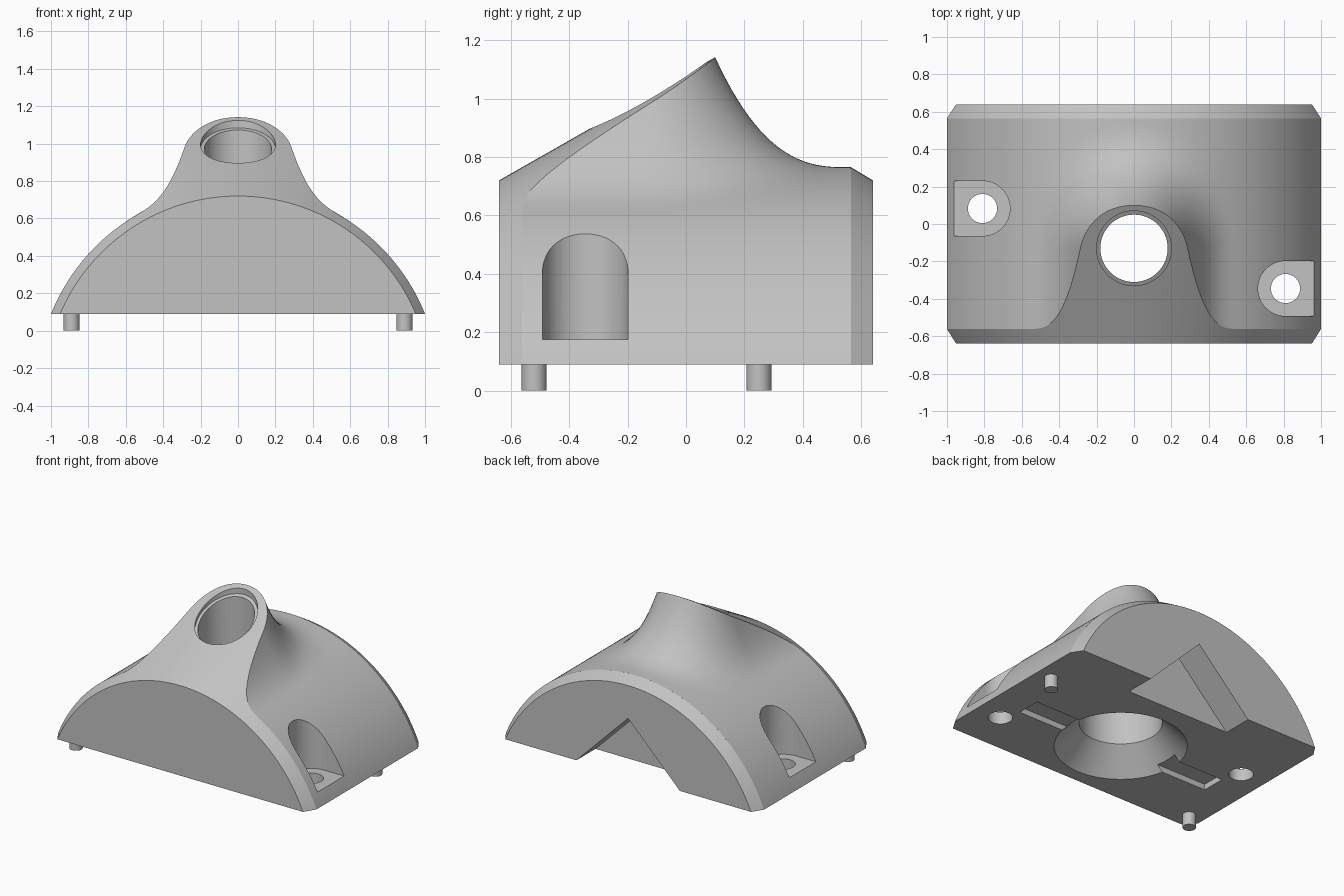
import bpy, bmesh
from math import sin, cos, pi, sqrt, radians

cube = bpy.data.objects.get("Cube")
if cube:
    bpy.data.objects.remove(cube, do_unlink=True)

grey = bpy.data.materials.new("plain_grey")
grey.use_nodes = True
grey.diffuse_color = (0.54, 0.54, 0.54, 1)
grey.node_tree.nodes["Principled BSDF"].inputs["Base Color"].default_value = (0.54, 0.54, 0.54, 1)

BASE = 0.09        # underside height
AXIS = -0.313      # height of the arch axis
ARCH = 1.078       # arch radius
END = 1.033        # arch radius at the end faces
HALF = 0.64        # half length
BORE_Y = -0.13
SLOPE = 0.57


def loft(name, rings):
    """Closed solid through rings of equal point count, capped at both ends."""
    bm = bmesh.new()
    loops = [[bm.verts.new(p) for p in ring] for ring in rings]
    n = len(loops[0])
    for a, b in zip(loops, loops[1:]):
        for i in range(n):
            j = (i + 1) % n
            bm.faces.new((a[i], a[j], b[j], b[i]))
    bm.faces.new(loops[0][::-1])
    bm.faces.new(loops[-1])
    bmesh.ops.recalc_face_normals(bm, faces=bm.faces)
    mesh = bpy.data.meshes.new(name)
    bm.to_mesh(mesh)
    bm.free()
    mesh.materials.append(grey)
    ob = bpy.data.objects.new(name, mesh)
    bpy.context.collection.objects.link(ob)
    return ob


def turned(name, x, y, profile, n=64):
    """Upright turned solid from (radius, height) pairs."""
    return loft(name, [[(x + r * cos(2 * pi * i / n), y + r * sin(2 * pi * i / n), z)
                        for i in range(n)] for r, z in profile])


def prism(name, outline, z0, z1):
    return loft(name, [[(x, y, z) for x, y in outline] for z in (z0, z1)])


def box(name, x0, x1, y0, y1, z0, z1):
    return prism(name, [(x0, y0), (x1, y0), (x1, y1), (x0, y1)], z0, z1)


def activate(ob):
    bpy.ops.object.select_all(action='DESELECT')
    ob.select_set(True)
    bpy.context.view_layer.objects.active = ob


def combine(ob, cutter, operation='DIFFERENCE'):
    activate(ob)
    mod = ob.modifiers.new("cut", 'BOOLEAN')
    mod.operation = operation
    mod.solver = 'EXACT'
    mod.object = cutter
    bpy.ops.object.modifier_apply(modifier=mod.name)
    bpy.data.objects.remove(cutter, do_unlink=True)


def top_height(x, y):
    """Arch surface with the flared neck rising from it."""
    dy = max(y - BORE_Y, 0)
    r = max(sqrt(x * x + dy * dy), 0.2)
    w = dy * dy / (r * r) if dy else 0
    w = min(w, 1)
    back = 3.0 * max(0.68 - r, 0) ** 2.6
    side = 10.6 * max(0.55 - r, 0) ** 2.8
    return AXIS + sqrt(ARCH ** 2 - x * x) + w * back + (1 - w) * side


# Arched body with flared neck
NX, NY, W = 130, 72, 1.04
sections = []
for j in range(NY + 1):
    y = -0.7 + 1.4 * j / NY
    xs = [-W + 2 * W * i / NX for i in range(NX + 1)]
    sections.append([(x, y, top_height(x, y)) for x in xs] + [(W, y, -0.25), (-W, y, -0.25)])
body = loft("arched_body", sections)

# Conical envelope: sloped neck face and bevelled ends
envelope = [(-HALF, END), (0.2, END + SLOPE * (HALF + 0.2)), (0.4, 1.5), (0.565, ARCH), (HALF, END)]
N = 192
combine(body, loft("envelope", [[(r * cos(2 * pi * i / N), y, AXIS + r * sin(2 * pi * i / N))
                                 for i in range(N)] for y, r in envelope]), 'INTERSECT')
combine(body, box("underside", -2, 2, -2, 2, -3, BASE))

# Bore, flared chamber below it, and recessed rim parallel to the sloped face
combine(body, turned("chamber", 0, BORE_Y, [(0.458, 0.05), (0.262, 0.256), (0.262, 0.6)]))
combine(body, turned("bore", 0, BORE_Y, [(0.18, 0.5), (0.18, 1.6)]))
rim = turned("rim", 0, BORE_Y, [(0.2, 0), (0.2, 1.6)])
for v in rim.data.vertices:
    if v.co.z < 1:
        v.co.z = AXIS + END + SLOPE * (v.co.y + HALF) - 0.04
combine(body, rim)

# Shallow slots in the underside, either side of the chamber
for s in (-1, 1):
    x0, x1 = sorted((s * 0.3, s * 0.76))
    combine(body, box("slot", x0, x1, BORE_Y - 0.083, BORE_Y + 0.083, 0, BASE + 0.04))

# V notch in the back
combine(body, loft("notch", [[(-0.45, y, 0.04), (0.45, y, 0.04), (0, y, 0.49)] for y in (0.43, 0.8)]))

# Screw pockets and holes
R = 0.147
for s, y in ((1, -0.345), (-1, 0.083)):
    x = s * 0.81
    arc = [(x - s * R * cos(a), y + R * sin(a)) for a in
           [-pi / 2 + pi * i / 32 for i in range(33)]]
    outline = arc + [(s * 1.2, y + R), (s * 1.2, y - R)]
    combine(body, prism("pocket", outline, 0.175, 1.2))
    combine(body, turned("screw_hole", x, y, [(0.078, 0), (0.078, 0.3)], 48))

activate(body)
bpy.ops.object.shade_smooth_by_angle(angle=radians(20))

# Locating pins
for name, x, y in (("left_pin", 0.89, 0.25), ("right_pin", -0.89, -0.52)):
    pin = turned(name, x, y, [(0.043, 0), (0.043, BASE + 0.02)], 32)
    activate(pin)
    bpy.ops.object.shade_smooth_by_angle(angle=radians(30))
